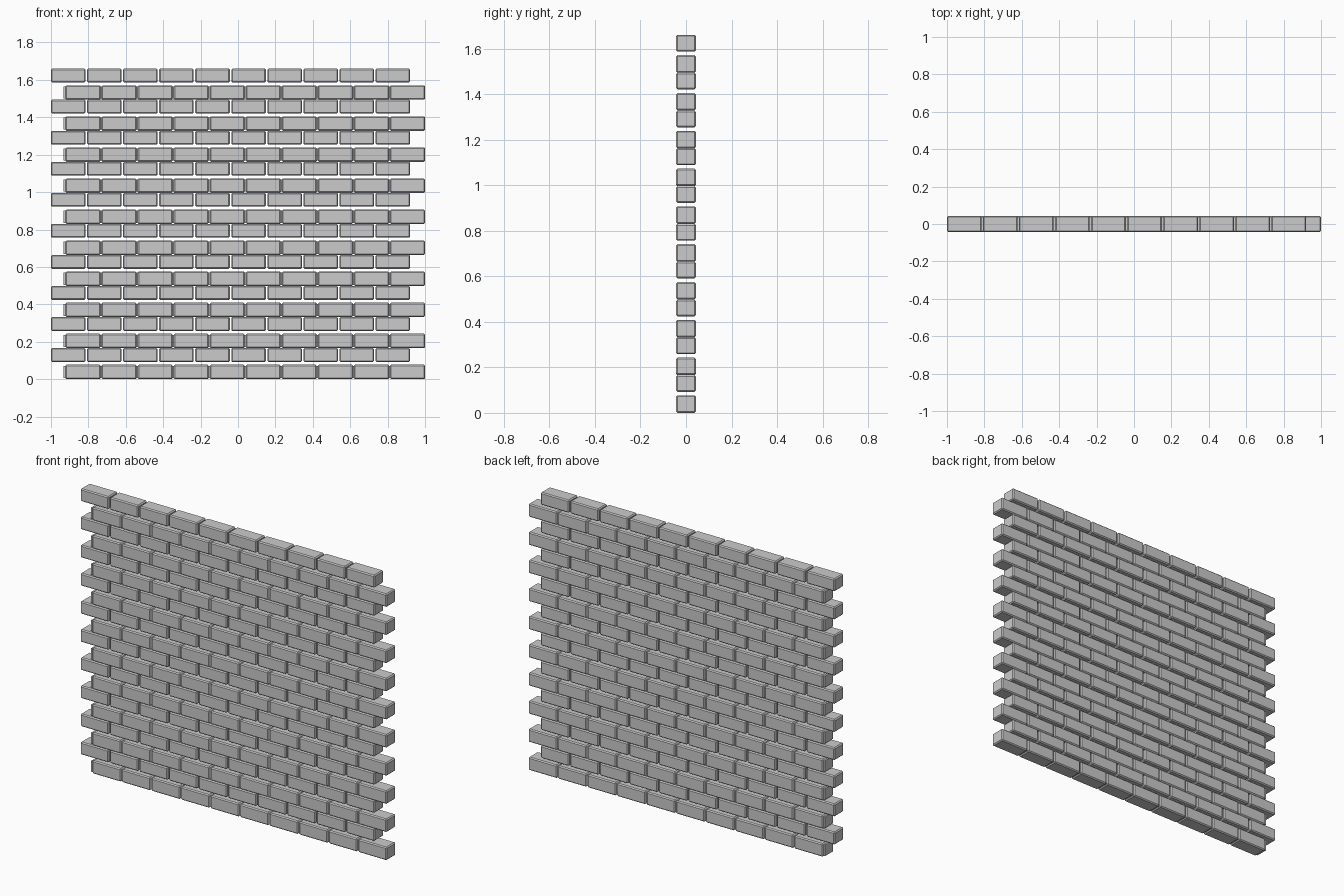
import bpy, bmesh
from mathutils import Vector, Matrix

if "Cube" in bpy.data.objects:
    bpy.data.objects.remove(bpy.data.objects["Cube"])

COLS, PAIRS = 10, 10
PITCH_X, PITCH_Z = 0.1928, 0.166
DEPTH, BEVEL = 0.086, 0.006


def brick_mesh(name, width, height, stub=0.0):
    """Chamfered brick with its lower left corner at x=0, z=0."""
    bm = bmesh.new()
    bmesh.ops.create_cube(bm, size=1.0)
    bmesh.ops.scale(bm, vec=(width, DEPTH, height), verts=bm.verts)
    bmesh.ops.translate(bm, vec=(width / 2, 0, height / 2), verts=bm.verts)
    bmesh.ops.bevel(bm, geom=bm.edges[:], offset=BEVEL, segments=1,
                    affect='EDGES')
    bm.normal_update()
    if stub:
        # small raised pad on the left end
        end = [f for f in bm.faces if f.normal.x < -0.99]
        res = bmesh.ops.extrude_face_region(bm, geom=end)
        verts = [v for v in res["geom"] if isinstance(v, bmesh.types.BMVert)]
        bmesh.ops.translate(bm, vec=(-stub, 0, 0), verts=verts)
        bmesh.ops.delete(bm, geom=[f for f in end if f.is_valid], context='FACES_ONLY')
    bmesh.ops.recalc_face_normals(bm, faces=bm.faces)
    mesh = bpy.data.meshes.new(name)
    bm.to_mesh(mesh)
    bm.free()
    return mesh


def course(name, brick, x, z):
    """One row of bricks."""
    bm = bmesh.new()
    for i in range(COLS):
        start = len(bm.verts)
        bm.from_mesh(brick)
        bm.verts.ensure_lookup_table()
        bmesh.ops.translate(bm, vec=(x + i * PITCH_X, 0, 0),
                            verts=bm.verts[start:])
    mesh = bpy.data.meshes.new(name)
    bm.to_mesh(mesh)
    bm.free()
    # repeat the row up the wall
    for k in range(PAIRS):
        ob = bpy.data.objects.new(f"{name}_{k + 1}", mesh)
        ob.location.z = z + k * PITCH_Z
        bpy.context.collection.objects.link(ob)


# courses shifted right, and courses shifted left
course("right_course", brick_mesh("right_brick", 0.187, 0.077, 0.010), -0.9222, 0.0)
course("left_course", brick_mesh("left_brick", 0.185, 0.074), -1.0, 0.092)
